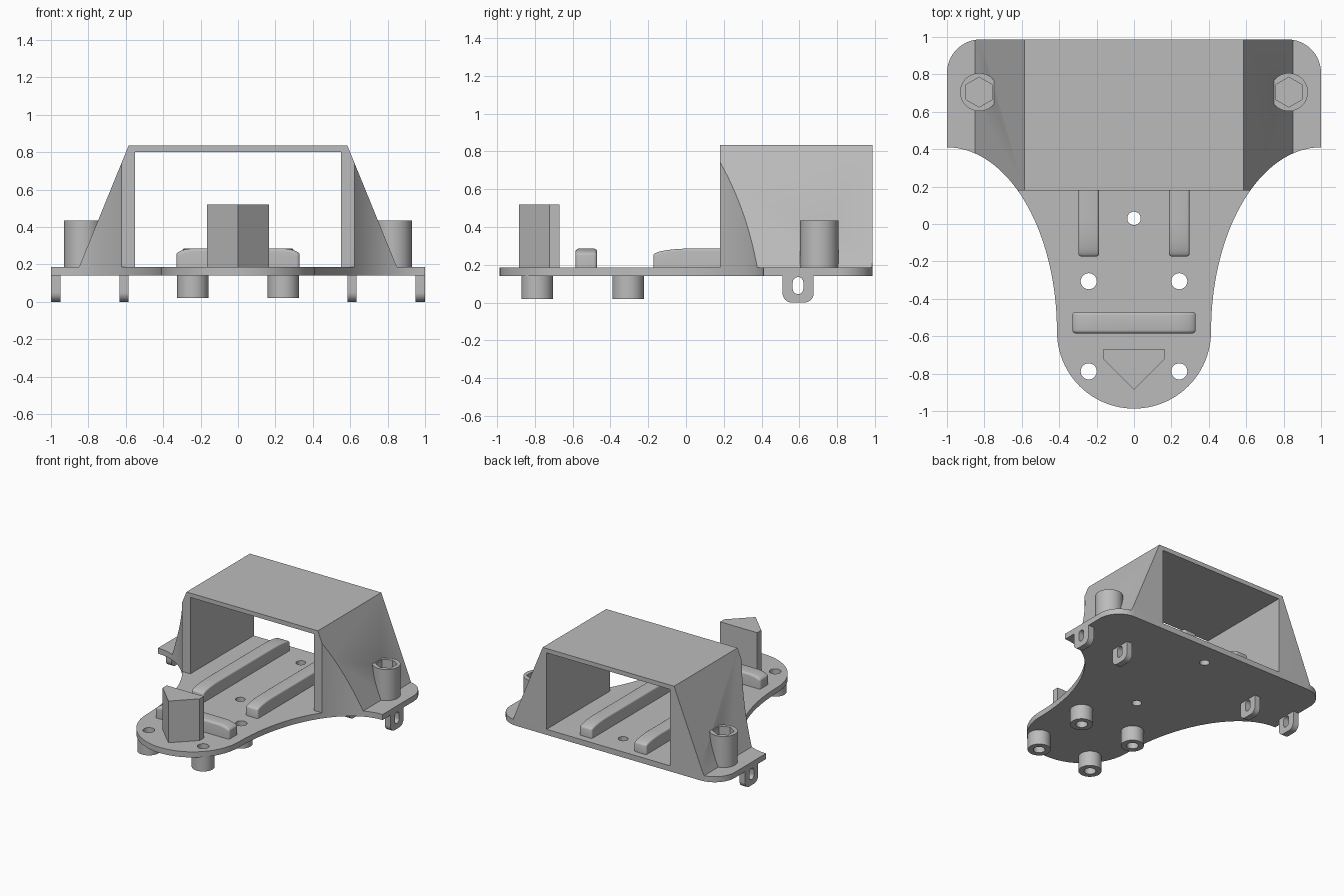
import bpy, bmesh
from math import sin, cos, pi, radians
from mathutils import Vector

cube = bpy.data.objects.get("Cube")
if cube:
    bpy.data.objects.remove(cube, do_unlink=True)

grey = bpy.data.materials.new("plain grey")
grey.use_nodes = True
colour = (0.5, 0.5, 0.5, 1)
grey.diffuse_color = colour
grey.node_tree.nodes["Principled BSDF"].inputs["Base Color"].default_value = colour

BASE, TOP = 0.14, 0.185      # underside and upper face of the plate
END = 0.987                  # half length of the plate


def activate(ob):
    bpy.ops.object.select_all(action='DESELECT')
    ob.select_set(True)
    bpy.context.view_layer.objects.active = ob


def prism(name, pts, lo, hi, axis='z'):
    """Extrude a flat outline along an axis; outlines are xy, xz or yz pairs."""
    place = {'z': lambda a, b, c: (a, b, c),
             'y': lambda a, b, c: (a, c, b),
             'x': lambda a, b, c: (c, a, b)}[axis]
    bm = bmesh.new()
    face = bm.faces.new([bm.verts.new(place(a, b, lo)) for a, b in pts])
    new = bmesh.ops.extrude_face_region(bm, geom=[face])['geom']
    shift = Vector(place(0, 0, hi - lo))
    bmesh.ops.translate(bm, vec=shift, verts=[v for v in new if isinstance(v, bmesh.types.BMVert)])
    bmesh.ops.recalc_face_normals(bm, faces=bm.faces)
    me = bpy.data.meshes.new(name)
    bm.to_mesh(me)
    bm.free()
    me.materials.append(grey)
    ob = bpy.data.objects.new(name, me)
    bpy.context.collection.objects.link(ob)
    return ob


def arc(cx, cy, rx, ry, a, b, n=24):
    return [(cx + rx * cos(radians(a + (b - a) * i / n)),
             cy + ry * sin(radians(a + (b - a) * i / n))) for i in range(n + 1)]


def ring(x, y, r, n=32, turn=0):
    return arc(x, y, r, r, turn, turn + 360, n)[:-1]


def combine(ob, tool, operation='DIFFERENCE'):
    mod = ob.modifiers.new("cut", 'BOOLEAN')
    mod.object, mod.operation, mod.solver = tool, operation, 'EXACT'
    activate(ob)
    bpy.ops.object.modifier_apply(modifier=mod.name)
    bpy.data.objects.remove(tool, do_unlink=True)


def smooth(ob):
    activate(ob)
    bpy.ops.object.shade_smooth_by_angle(angle=radians(30))


# Plate outline: rounded nose, flared waist, wide back with round corners
half = (arc(0, -END + 0.412, 0.412, 0.412, -90, 0)
        + arc(1, -0.575, 0.588, 0.985, 180, 90, 40)
        + arc(0.82, END - 0.18, 0.18, 0.18, 0, 90, 16))
half = [p for i, p in enumerate(half) if i == 0 or (Vector(p) - Vector(half[i - 1])).length > 1e-4]
outline = half + [(-x, y) for x, y in reversed(half[1:])]

plate = prism("base_plate", outline, BASE, TOP)
posts = [(s * 0.242, y) for s in (-1, 1) for y in (-0.788, -0.306)]
for x, y, r in [(*p, 0.043) for p in posts] + [(0, 0.03, 0.036), (0, 0.8, 0.036)]:
    combine(plate, prism("hole_cutter", ring(x, y, r), 0, 0.3))
smooth(plate)

# Tubular feet under the nose
for i, (x, y) in enumerate(posts):
    foot = prism(f"foot_tube_{i + 1}", ring(x, y, 0.084), 0.02, BASE)
    combine(foot, prism("bore_cutter", ring(x, y, 0.043), -0.1, 0.3))
    smooth(foot)

# Bridge with a square opening, its sides trimmed to the plate outline
right = [(0.55, 0.8), (0.55, TOP), (0.85, TOP), (0.585, 0.835)]
bridge = prism("bridge", right + [(-x, z) for x, z in reversed(right)], 0.18, END, 'y')
combine(bridge, prism("outline_cutter", outline, 0, 1), 'INTERSECT')

# Bosses with hexagonal sockets
for side, s in (("left", 1), ("right", -1)):
    x, y = s * 0.828, 0.705
    boss = prism(f"{side}_boss", ring(x, y, 0.102, 48), TOP, 0.435)
    for ob in (boss, bridge):
        combine(ob, prism("socket_cutter", ring(x, y, 0.08, 6, 30), 0.2, 0.5))
    smooth(boss)

    # Slotted lugs below the plate
    for place, lo, hi in (("outer", 0.95, 1.0), ("inner", 0.585, 0.633)):
        shape = ([(0.676, BASE)] + arc(0.626, 0.05, 0.05, 0.05, 0, -90, 10)
                 + arc(0.561, 0.05, 0.05, 0.05, -90, -180, 10) + [(0.511, BASE)])
        a, b = sorted((s * lo, s * hi))
        lug = prism(f"{side}_{place}_lug", shape, a, b, 'x')
        slot = arc(0.593, 0.107, 0.028, 0.028, 0, 180, 12) + arc(0.593, 0.073, 0.028, 0.028, 180, 360, 12)
        combine(lug, prism("slot_cutter", slot, a - 0.1, b + 0.1, 'x'))
        smooth(lug)
smooth(bridge)


# Raised bars with drooping, softened ends
def bar(name, start, end, droop, lo, hi, axis):
    pts = ([(start, TOP)] + arc(start + droop, 0.25, droop, 0.036, 180, 90, 10)
           + arc(end - droop, 0.25, droop, 0.036, 90, 0, 10) + [(end, TOP)])
    ob = prism(name, pts, lo, hi, axis)
    bm = bmesh.new()
    bm.from_mesh(ob.data)
    edges = [e for e in bm.edges if max(v.co.z for v in e.verts) > TOP + 0.01
             and e.calc_face_angle() > radians(40)]
    bmesh.ops.bevel(bm, geom=edges, offset=0.022, segments=4, profile=0.5,
                    affect='EDGES', clamp_overlap=True)
    bm.to_mesh(ob.data)
    bm.free()
    smooth(ob)


bar("left_rail", -0.173, 0.93, 0.2, 0.187, 0.297, 'x')
bar("right_rail", -0.173, 0.93, 0.2, -0.297, -0.187, 'x')
bar("cross_bar", -0.33, 0.33, 0.11, -0.585, -0.47, 'y')

# Arrow-shaped post on the nose
prism("arrow_post", [(-0.165, -0.67), (-0.165, -0.722), (0, -0.885),
                     (0.165, -0.722), (0.165, -0.67)], TOP, 0.52)
